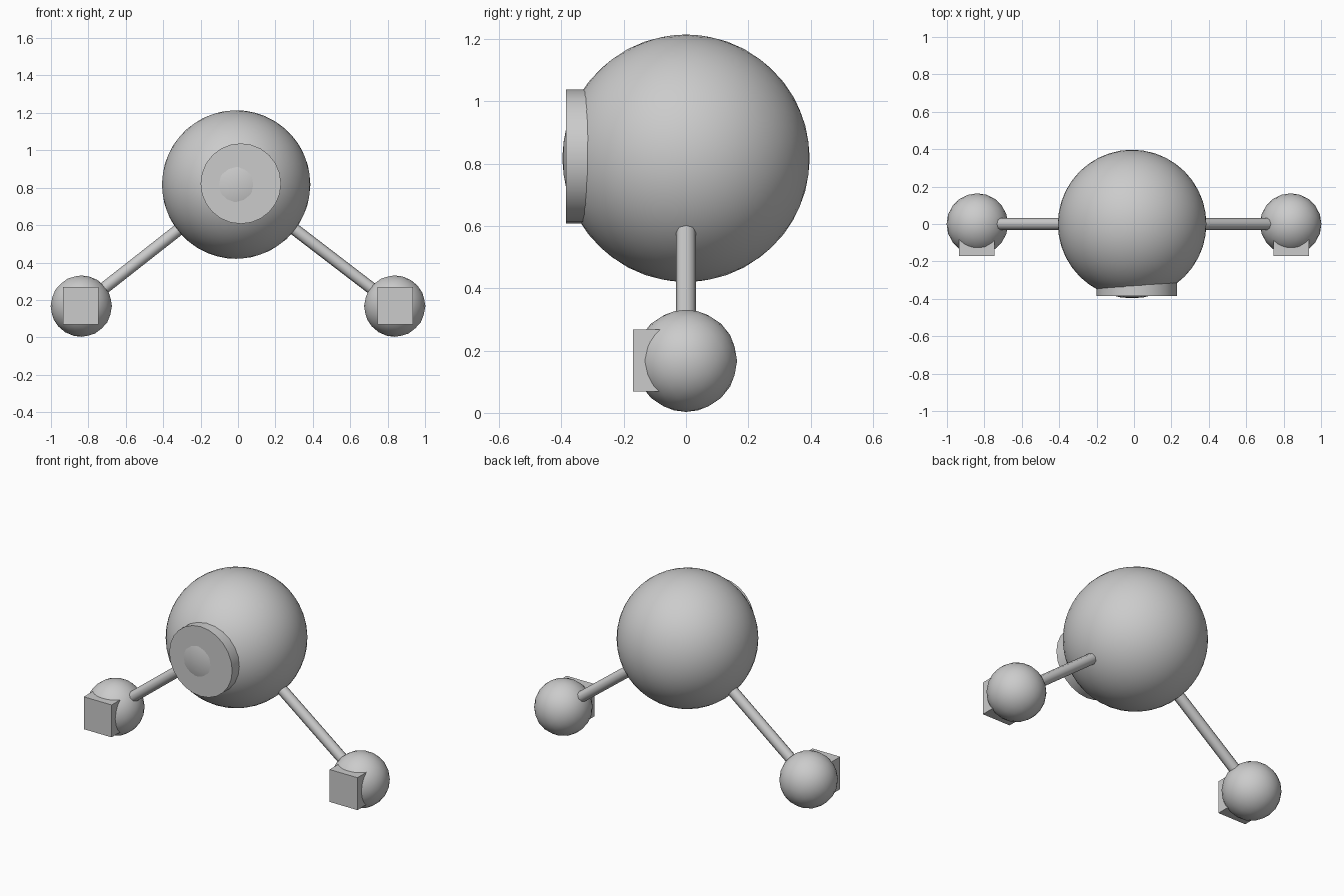
import bpy
import math
from mathutils import Vector

if "Cube" in bpy.data.objects:
    bpy.data.objects.remove(bpy.data.objects["Cube"])

CORE = Vector((-0.01, 0, 0.817))


def smooth(obj, name, angle=40):
    obj.name = name
    bpy.ops.object.shade_smooth_by_angle(angle=math.radians(angle))
    return obj


def ball(name, centre, radius, detail):
    bpy.ops.mesh.primitive_ico_sphere_add(subdivisions=detail, radius=radius, location=centre)
    return smooth(bpy.context.object, name, 60)


def rod(name, a, b, radius):
    d = b - a
    bpy.ops.mesh.primitive_cylinder_add(vertices=8, radius=radius, depth=d.length,
                                        location=(a + b) / 2,
                                        rotation=d.to_track_quat('Z', 'Y').to_euler())
    return smooth(bpy.context.object, name, 50)


# Large central ball
ball("central_ball", CORE, 0.397, 4)

# Round raised collar on the front, with the ball bulging through its middle
bpy.ops.mesh.primitive_cylinder_add(vertices=24, radius=0.215, depth=0.12,
                                    location=(0.015, -0.325, 0.822),
                                    rotation=(math.pi / 2, 0, 0))
smooth(bpy.context.object, "front_collar")

# Two small balls, each with a connecting rod and a raised front pad
for side, label in ((-1, "left"), (1, "right")):
    end = Vector((side * 0.838, 0, 0.167))
    ball(label + "_ball", end, 0.164, 3)
    rod(label + "_rod", CORE.lerp(end, 0.3), CORE.lerp(end, 0.92), 0.032)
    bpy.ops.mesh.primitive_cube_add(size=1, location=(side * 0.84, -0.12, 0.168))
    pad = bpy.context.object
    pad.scale = (0.19, 0.1, 0.2)
    pad.name = label + "_pad"
